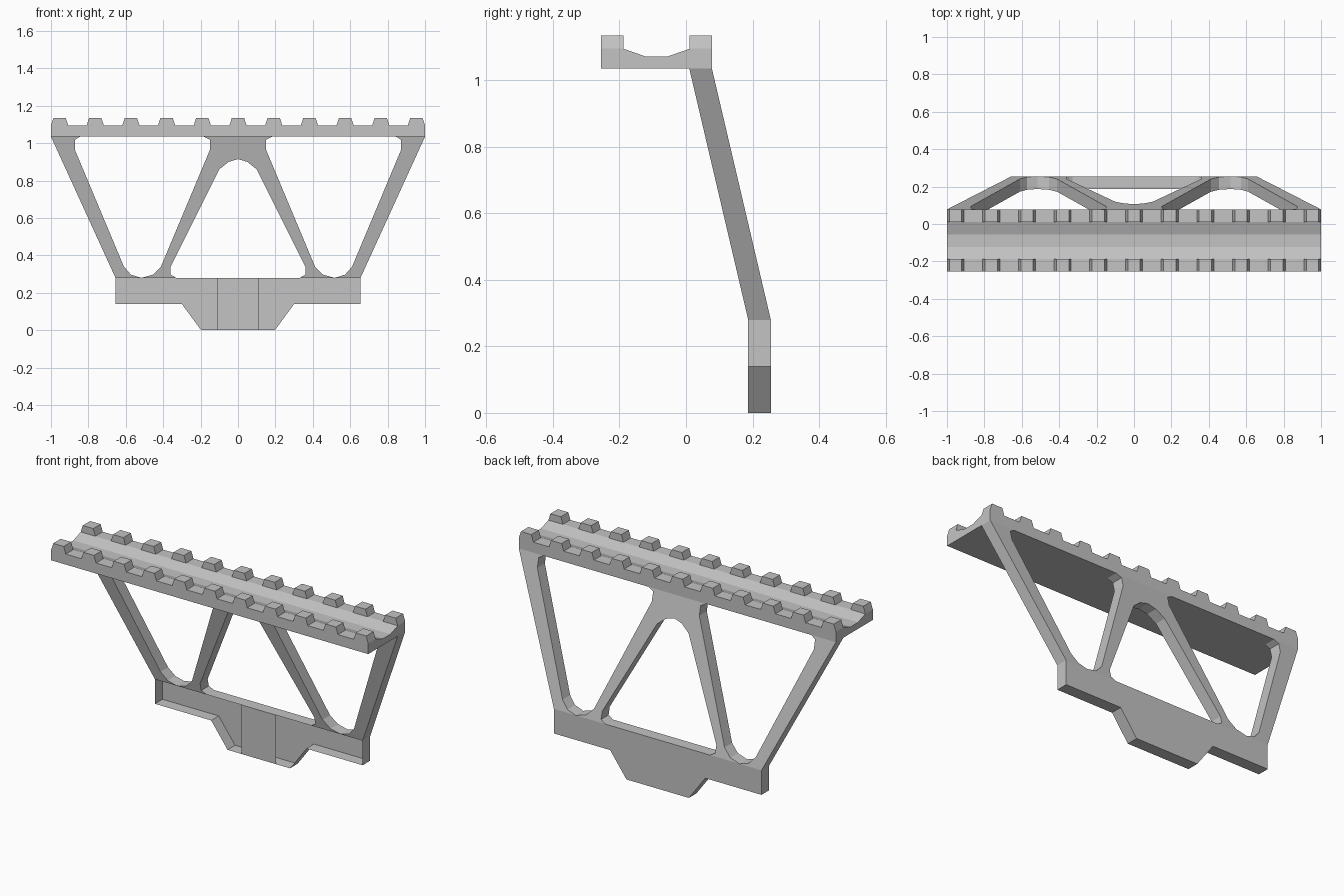
import bpy, bmesh
from mathutils import Vector

cube = bpy.data.objects.get("Cube")
if cube:
    bpy.data.objects.remove(cube, do_unlink=True)

grey = bpy.data.materials.new("plain_grey")
grey.use_nodes = True
colour = (0.55, 0.55, 0.55, 1)
grey.diffuse_color = colour
grey.node_tree.nodes["Principled BSDF"].inputs["Base Color"].default_value = colour


def finish(bm, name):
    mesh = bpy.data.meshes.new(name)
    bm.to_mesh(mesh)
    bm.free()
    mesh.materials.append(grey)
    obj = bpy.data.objects.new(name, mesh)
    bpy.context.collection.objects.link(obj)
    return obj


def prism(bm, loops, place, depth):
    """Fill closed outlines (inner ones become holes) and extrude them."""
    edges = []
    for loop in loops:
        verts = [bm.verts.new(place(a, b)) for a, b in loop]
        edges += [bm.edges.new((v, verts[i - 1])) for i, v in enumerate(verts)]
    fill = bmesh.ops.triangle_fill(bm, edges=edges, use_beauty=True)
    faces = [g for g in fill["geom"] if isinstance(g, bmesh.types.BMFace)]
    out = bmesh.ops.extrude_face_region(bm, geom=faces)
    moved = [g for g in out["geom"] if isinstance(g, bmesh.types.BMVert)]
    bmesh.ops.translate(bm, verts=moved, vec=Vector(depth))
    bmesh.ops.recalc_face_normals(bm, faces=bm.faces[:])


def mirrored(half):
    return half + [(-x, z) for x, z in reversed(half) if x != 0]


BEND, TOP = 0.28, 1.035
FRONT, BACK, THICK = 0.187, 0.255, 0.068
RAIL_BACK, LEDGE = 0.078, 0.067

# Support frame: one outline with the two side openings reaching the rail
outer = mirrored([
    (0.182, TOP), (0.15, 1.018), (0.15, 0.965), (0.412, 0.34), (0.455, 0.297),
    (0.517, BEND), (0.572, 0.297), (0.61, 0.34), (0.872, 0.965), (0.872, 1.018),
    (0.845, TOP), (1, TOP), (0.655, BEND), (0.655, 0.14), (0.3, 0.14), (0.197, 0)])
middle = mirrored([
    (0, 0.915), (0.05, 0.9), (0.1, 0.86), (0.36, 0.34), (0.36, 0.297), (0.33, BEND)])
bm = bmesh.new()
prism(bm, [outer, middle], lambda x, z: (x, FRONT, z), (0, THICK, 0))
for point, normal in (((0, 0, BEND), (0, 0, 1)),
                      ((0.11, 0, 0), (1, 0, 0)), ((-0.11, 0, 0), (1, 0, 0))):
    bmesh.ops.bisect_plane(bm, geom=bm.verts[:] + bm.edges[:] + bm.faces[:],
                           plane_co=point, plane_no=normal, dist=0.0001)

# The foot is an open-fronted shell with a closed centre panel
open_front = []
for f in bm.faces:
    c = f.calc_center_median()
    if c.y < FRONT + 0.001 and c.z < BEND - 0.001 and abs(c.x) > 0.11:
        open_front.append(f)
bmesh.ops.delete(bm, geom=open_front, context="FACES")

# Lean the arms forward above the bend
for v in bm.verts:
    if v.co.z > BEND:
        v.co.y -= (BACK - RAIL_BACK) * (v.co.z - BEND) / (TOP - BEND)
finish(bm, "support_frame")

# Rail body with a shallow channel along its top
section = [(-BACK, TOP), (RAIL_BACK, TOP), (RAIL_BACK, 1.095),
           (RAIL_BACK - LEDGE, 1.095), (-0.055, 1.072), (-0.122, 1.072),
           (LEDGE - BACK, 1.095), (-BACK, 1.095)]
bm = bmesh.new()
prism(bm, [section], lambda y, z: (-1, y, z), (2, 0, 0))
finish(bm, "rail_body")

# Two rows of tapered teeth
for name, y in (("front_teeth", -BACK), ("back_teeth", RAIL_BACK - LEDGE)):
    bm = bmesh.new()
    for i in range(-5, 6):
        cx = i * 0.1908
        tooth = [(cx - 0.046, 1.095), (cx + 0.046, 1.095),
                 (cx + 0.033, 1.135), (cx - 0.033, 1.135)]
        prism(bm, [tooth], lambda x, z: (x, y, z), (0, LEDGE, 0))
    finish(bm, name)
